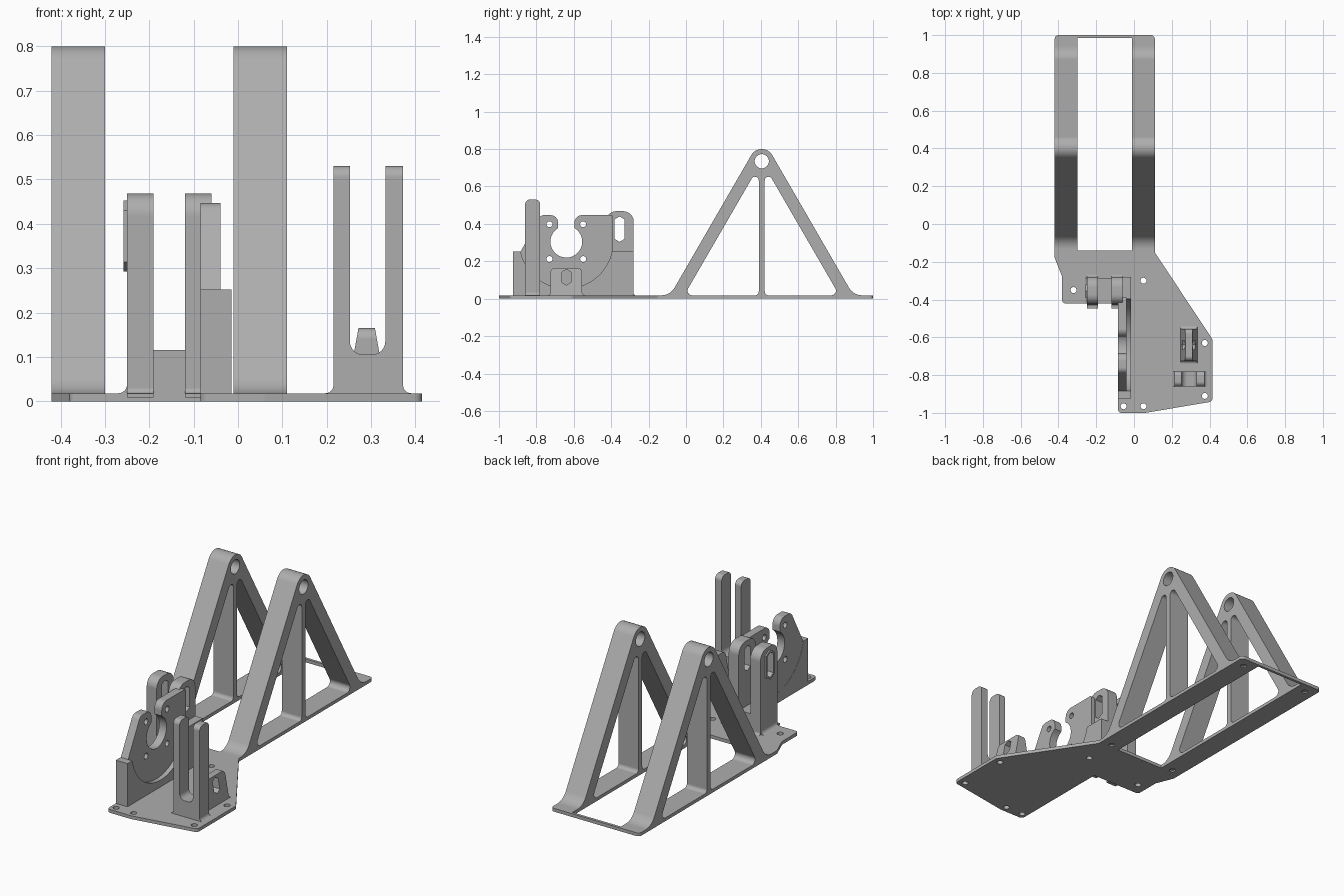
import bpy, bmesh, math
from mathutils import Vector

cube = bpy.data.objects.get("Cube")
if cube:
    bpy.data.objects.remove(cube, do_unlink=True)

grey = bpy.data.materials.new("plain_grey")
grey.use_nodes = True
COLOUR = (0.42, 0.42, 0.42, 1)
grey.diffuse_color = COLOUR
grey.node_tree.nodes["Principled BSDF"].inputs["Base Color"].default_value = COLOUR

T = 0.018  # base plate thickness
AXES = {"xy": lambda u, v, w: (u, v, w),
        "yz": lambda u, v, w: (w, u, v),
        "xz": lambda u, v, w: (u, w, v)}


def arc(cu, cv, r, a0, a1, n=24):
    """Points on an arc, angles in degrees."""
    steps = [math.radians(a0 + (a1 - a0) * i / n) for i in range(n + 1)]
    return [(cu + r * math.cos(a), cv + r * math.sin(a)) for a in steps]


def circle(cu, cv, r, n=24):
    return arc(cu, cv, r, 0, 360, n)[:-1]


def rounded(points, n=6):
    """Round each corner given as (u, v, radius)."""
    out = []
    for i, p in enumerate(points):
        c = Vector(p[:2])
        if len(p) < 3:
            out.append(tuple(c))
            continue
        a = (Vector(points[i - 1][:2]) - c).normalized()
        b = (Vector(points[(i + 1) % len(points)][:2]) - c).normalized()
        half = a.angle(b) / 2
        centre = c + (a + b).normalized() * p[2] / math.sin(half)
        d = p[2] / math.tan(half)
        start, end = c + a * d - centre, c + b * d - centre
        sweep = start.angle_signed(end)
        for k in range(n + 1):
            t = -sweep * k / n
            out.append((centre.x + start.x * math.cos(t) - start.y * math.sin(t),
                        centre.y + start.x * math.sin(t) + start.y * math.cos(t)))
    return out


def prism(name, plane, loops, lo, hi, bevel_top=0):
    """Extrude a filled outline with holes between lo and hi."""
    curve = bpy.data.curves.new(name + "_profile", "CURVE")
    curve.dimensions, curve.fill_mode = "2D", "BOTH"
    curve.extrude = (hi - lo) / 2
    for loop in loops:
        s = curve.splines.new("POLY")
        s.points.add(len(loop) - 1)
        for point, (u, v) in zip(s.points, loop):
            point.co = (u, v, 0, 1)
        s.use_cyclic_u = True
    temp = bpy.data.objects.new(name + "_profile", curve)
    bpy.context.collection.objects.link(temp)
    bpy.context.view_layer.update()
    graph = bpy.context.evaluated_depsgraph_get()
    mesh = bpy.data.meshes.new_from_object(temp.evaluated_get(graph))
    bpy.data.objects.remove(temp, do_unlink=True)
    mesh.name = name
    bm = bmesh.new()
    bm.from_mesh(mesh)
    for v in bm.verts:
        v.co = AXES[plane](v.co.x, v.co.y, v.co.z + (lo + hi) / 2)
    bmesh.ops.remove_doubles(bm, verts=bm.verts, dist=1e-5)
    bmesh.ops.dissolve_limit(bm, angle_limit=0.01, verts=bm.verts, edges=bm.edges)
    bmesh.ops.recalc_face_normals(bm, faces=bm.faces)
    if bevel_top:
        top = max(v.co.z for v in bm.verts)
        edges = [e for e in bm.edges if all(v.co.z > top - 1e-4 for v in e.verts)
                 and abs(e.verts[0].co.y - e.verts[1].co.y) < 1e-4]
        bmesh.ops.bevel(bm, geom=edges, offset=bevel_top, segments=6,
                        profile=0.5, affect="EDGES")
    bm.to_mesh(mesh)
    bm.free()
    mesh.materials.clear()
    mesh.materials.append(grey)
    ob = bpy.data.objects.new(name, mesh)
    bpy.context.collection.objects.link(ob)
    bpy.ops.object.select_all(action="DESELECT")
    ob.select_set(True)
    bpy.context.view_layer.objects.active = ob
    bpy.ops.object.shade_smooth_by_angle(angle=math.radians(25))
    weighted = ob.modifiers.new("weighted_normals", "WEIGHTED_NORMAL")
    weighted.keep_sharp = True
    return ob


def flared(u0, u1, top, r):
    """Outline that flares out at its foot, with its top points supplied."""
    return rounded([(u0 - r - 0.01, T - 0.01), (u0 - r - 0.01, T), (u0, T, r)] + top +
                   [(u1, T, r), (u1 + r + 0.01, T), (u1 + r + 0.01, T - 0.01)])


def hex_slot(u, v, half_w, half_h):
    k = half_h - half_w * 0.6
    return [(u, v - half_h), (u + half_w, v - k), (u + half_w, v + k),
            (u, v + half_h), (u - half_w, v + k), (u - half_w, v - k)]


# Base plate with its long window and screw holes
outline = rounded([(-0.42, 1, 0.02), (0.11, 1, 0.02), (0.11, -0.15, 0.03),
                   (0.415, -0.61, 0.03), (0.415, -0.94, 0.02), (0.06, -1, 0.05),
                   (-0.085, -1, 0.02), (-0.085, -0.42), (-0.38, -0.42, 0.015),
                   (-0.38, -0.28, 0.03), (-0.42, -0.18, 0.03)])
window = [(-0.3, -0.14), (-0.01, -0.14), (-0.01, 0.985), (-0.3, 0.985)]
screws = [(-0.36, 0.94), (0.05, 0.94), (-0.36, -0.12), (0.05, -0.12), (-0.32, -0.35),
          (0.05, -0.3), (0.375, -0.63), (0.375, -0.91), (0.05, -0.965), (-0.055, -0.965)]
prism("base_plate", "xy", [outline, window] + [circle(x, y, 0.016, 16) for x, y in screws], 0, T)

# Two triangular frames with a middle post and a shaft hole
MID, APEX = 0.405, 0.735
foot = MID - 0.49
left_edge = [(foot - 0.08, T - 0.01), (foot - 0.08, T), (foot, T, 0.08)]
flip = lambda pts: [(2 * MID - p[0],) + tuple(p[1:]) for p in reversed(pts)]
frame = rounded(left_edge + arc(MID, APEX, 0.065, 150, 30, 16) + flip(left_edge))
opening = [(foot + 0.075, T, 0.025), (MID - 0.016, T, 0.02), (MID - 0.016, 0.707, 0.02)]
loops = [frame, rounded(opening), rounded(flip(opening)), circle(MID, APEX, 0.038, 32)]
for side, x in (("right", -0.42), ("left", -0.01)):
    prism(side + "_triangle_frame", "yz", loops, x, x + 0.12)

# Motor mount: thin plate with open bore and ears
CY, CZ = -0.64, 0.305
ear_l = [(-0.885, T - 0.01), (-0.885, 0.25, 0.03), (-0.78, 0.447, 0.035), (-0.684, 0.447, 0.04)]
ear_r = [(-0.596, 0.447, 0.04), (-0.39, 0.447, 0.01), (-0.39, T - 0.01)]
plate = rounded(ear_l + arc(CY, CZ, 0.085, 121, 419, 36) + ear_r)
bolts = [circle(CY + sy * 0.09, CZ + sz * 0.093, 0.016, 16) for sy in (-1, 1) for sz in (-1, 1)]
prism("motor_plate", "yz", [plate] + bolts, -0.084, -0.04)

# Motor cradle: thicker block with a round pocket
cradle = [(-0.925, T - 0.01), (-0.925, 0.252), (-0.884, 0.252)]
cradle += arc(CY, CZ, 0.25, 192.5, 347.5, 36)
cradle += [(-0.396, 0.252), (-0.28, 0.252), (-0.28, T - 0.01)]
prism("motor_cradle", "yz", [cradle], -0.085, -0.015)

# Slotted fork beside the motor mount
prong = flared(-0.425, -0.28, [(-0.425, 0.468, 0.05), (-0.28, 0.468, 0.055)], 0.012)
slot = hex_slot(-0.355, 0.372, 0.026, 0.068)
for side, x in (("right", -0.25), ("left", -0.12)):
    prism(side + "_fork_prong", "yz", [prong, slot], x, x + 0.06)
bridge = flared(-0.25, -0.06, [(-0.25, 0.115), (-0.06, 0.115)], 0.02)
prism("fork_bridge", "xz", [bridge], -0.42, -0.285)
prism("fork_slot_rim", "yz", [hex_slot(-0.355, 0.372, 0.036, 0.08), slot], -0.258, -0.25)

# Tall two-prong guide
guide = flared(0.215, 0.372, [(0.215, 0.53), (0.252, 0.53), (0.252, 0.105, 0.03),
                              (0.332, 0.105, 0.03), (0.332, 0.53), (0.372, 0.53)], 0.018)
prism("tall_guide", "xz", [guide], -0.86, -0.78, bevel_top=0.025)

# Small slotted post, tapering upwards
post = flared(-0.725, -0.555, [(-0.725, 0.165, 0.025), (-0.555, 0.165, 0.025)], 0.015)
small = prism("small_slotted_post", "yz", [post, hex_slot(-0.64, 0.115, 0.024, 0.042)], 0.245, 0.335)
for v in small.data.vertices:
    v.co.x = 0.29 + (v.co.x - 0.29) * (1 - 4 * max(0, v.co.z - T))
